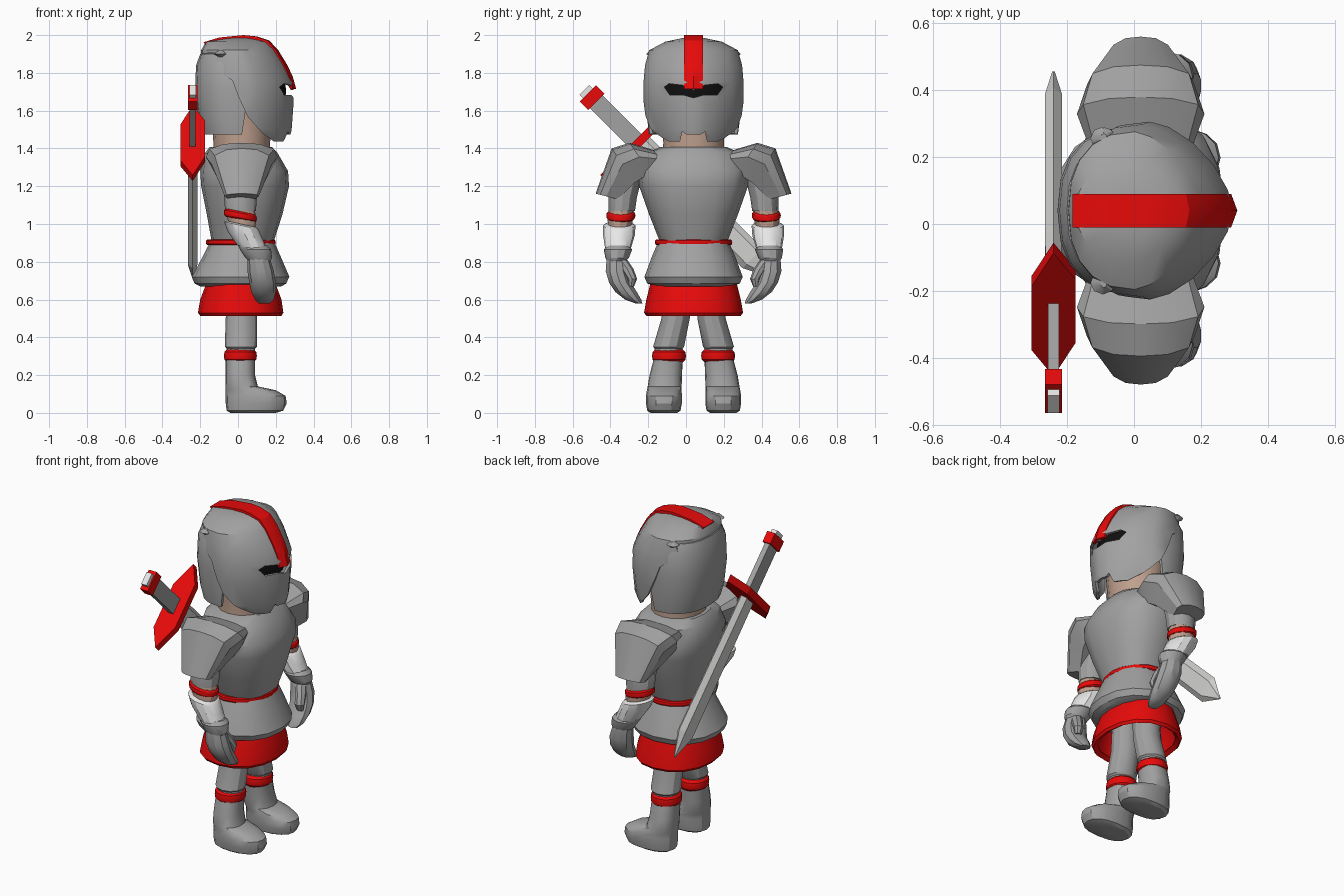
import bpy, bmesh, math
from mathutils import Vector

old = bpy.data.objects.get("Cube")
if old:
    bpy.data.objects.remove(old, do_unlink=True)

CY = 0.04  # the body's plane of symmetry


def material(name, *rgb):
    m = bpy.data.materials.new(name)
    m.use_nodes = True
    m.diffuse_color = (*rgb, 1)
    m.node_tree.nodes["Principled BSDF"].inputs["Base Color"].default_value = (*rgb, 1)
    return m


steel = material("steel grey", .36, .36, .36)
red = material("red", .8, .003, .003)
white = material("white", .82, .82, .82)
pale = material("pale blade", .64, .64, .63)
skin = material("skin", .52, .35, .27)
black = material("black", .005, .005, .005)


def finish(name, bm, mat):
    bmesh.ops.recalc_face_normals(bm, faces=bm.faces)
    me = bpy.data.meshes.new(name)
    bm.to_mesh(me)
    bm.free()
    ob = bpy.data.objects.new(name, me)
    bpy.context.collection.objects.link(ob)
    if mat:
        me.materials.append(mat)
    return ob


def skin_rows(name, mat, rows, caps=(True, True)):
    """Join closed rows of points into one surface."""
    bm = bmesh.new()
    vs = [[bm.verts.new(p) for p in row] for row in rows]
    n = len(rows[0])
    for a, b in zip(vs, vs[1:]):
        for i in range(n):
            j = (i + 1) % n
            bm.faces.new((a[i], a[j], b[j], b[i]))
    for cap, row in zip(caps, (vs[0], vs[-1])):
        if cap:
            bm.faces.new(row)
    return finish(name, bm, mat)


def loft(name, mat, rings, side=1, n=16, power=1.0, front=None, tilt=0, caps=(True, True)):
    """Rings are (z, back x, front x, half width, distance from the middle)."""
    rows = []
    for z, xb, xf, hw, *off in rings:
        row = []
        for i in range(n):
            a = math.tau * i / n
            c, s = math.cos(a), math.sin(a)
            p = front if front and c > 0 else power
            dx = (xf - xb) / 2 * math.copysign(abs(c) ** p, c)
            y = hw * math.copysign(abs(s) ** p, s)
            row.append(((xb + xf) / 2 + dx, CY + side * (off[0] if off else 0) + y, z + tilt * dx))
        rows.append(row)
    return skin_rows(name, mat, rows, caps)


def band(name, z, h, xb, xf, hw, off=0, side=1, tilt=0):
    """Rounded red ring around a limb or the waist."""
    t = h * .5
    return loft(name, red, [(z + k * h, xb + d * t, xf - d * t, hw - d * t, off)
                            for k, d in ((-1, 1), (-.6, .2), (0, 0), (.6, .2), (1, 1))],
                side, tilt=tilt)


def prism(name, mat, pts, place, lo, hi):
    """Extrude a flat outline; place(u, v, depth) gives the position."""
    return skin_rows(name, mat, [[place(u, v, d) for u, v in pts] for d in (lo, hi)])


def bake(ob, thickness, cutters=()):
    """Give a shell thickness and cut openings in it."""
    m = ob.modifiers.new("thickness", 'SOLIDIFY')
    m.thickness = thickness
    m.offset = -1
    for c in cutters:
        c.hide_render = True
        m = ob.modifiers.new("cut", 'BOOLEAN')
        m.operation, m.object, m.solver = 'DIFFERENCE', c, 'EXACT'
    dg = bpy.context.evaluated_depsgraph_get()
    me = bpy.data.meshes.new_from_object(ob.evaluated_get(dg))
    ob.modifiers.clear()
    ob.data = me
    for c in cutters:
        bpy.data.objects.remove(c, do_unlink=True)


def side_on(x, z, d):
    return (x, CY + d, z)


def face_on(y, z, d):
    return (d, CY + y, z)


# Helmet front shell with rear edge, eye slit and mouth notch
helmet = loft("helmet_front", steel, [
    (1.437, -.16, .27, .2), (1.5, -.19, .284, .245), (1.65, -.2, .295, .265),
    (1.75, -.2, .295, .265), (1.84, -.2, .25, .257), (1.92, -.195, .2, .235),
    (1.965, -.17, .16, .15), (1.984, -.06, .09, .06)],
    power=.85, front=1.25, n=20, caps=(False, True))
rear_cut = prism("rear_cutter", None, [
    (-.4, 1.9), (-.1, 1.905), (-.12, 1.86), (-.09, 1.8), (-.03, 1.76), (0, 1.68),
    (.05, 1.57), (.13, 1.48), (.2, 1.43), (.2, 1.3), (-.4, 1.3)], side_on, -.5, .5)
slit_cut = prism("slit_cutter", None, [
    (-.155, 1.725), (-.13, 1.743), (-.06, 1.735), (0, 1.71), (.06, 1.735), (.13, 1.743),
    (.155, 1.725), (.125, 1.682), (.05, 1.682), (0, 1.668), (-.05, 1.682), (-.125, 1.682)],
    face_on, .1, .5)
mouth_cut = prism("mouth_cutter", None, [
    (-.08, 1.4), (-.06, 1.49), (-.04, 1.475), (.04, 1.475), (.06, 1.49), (.08, 1.4)],
    face_on, .12, .5)
bake(helmet, .016, (rear_cut, slit_cut, mouth_cut))
loft("visor_shadow", black, [(1.655, -.1, .25, .215), (1.71, -.1, .255, .22),
                             (1.765, -.1, .245, .215)], power=.85, front=1.25, n=20)

# Helmet back shell, hinge pins and crest stripe
back = loft("helmet_back", steel, [
    (1.475, -.19, .2, .235), (1.55, -.21, .2, .245), (1.7, -.228, .2, .25),
    (1.84, -.222, .19, .245), (1.9, -.2, .15, .215), (1.915, -.15, .1, .16)],
    power=.85, n=20, caps=(False, True))
bake(back, .018, (prism("back_cutter", None, [
    (.01, 1.4), (.04, 1.6), (.04, 2), (.4, 2), (.4, 1.4)], side_on, -.5, .5),))
for s, tag in ((1, "left"), (-1, "right")):
    loft(tag + "_hinge", steel, [(1.885, -.1, -.08, .015, .215), (1.9, -.13, -.055, .035, .215),
                                 (1.92, -.1, -.08, .015, .215)], s, 8)
CREST = [(-.183, 1.962), (-.1, 1.987), (.03, 2), (.1, 1.993), (.165, 1.972),
         (.213, 1.92), (.262, 1.84), (.29, 1.78), (.308, 1.715)]
rows = []
for x, z in CREST:
    edge, deep = x - .06 * max(x, 0), Vector((x * .9, 1.7 + (z - 1.7) * .92))
    rows.append([side_on(edge, z, -.05), side_on(x, z, 0), side_on(edge, z, .05),
                 side_on(deep.x, deep.y, .05), side_on(deep.x, deep.y, -.05)])
skin_rows("crest_stripe", red, rows)

# Neck, breastplate, belt, hips and skirt
loft("neck", skin, [(1.36, -.13, .17, .165), (1.43, -.13, .17, .16), (1.56, -.14, .18, .17),
                    (1.68, -.15, .18, .18)])
loft("breastplate", steel, [
    (.91, -.14, .19, .18), (1.05, -.165, .235, .235), (1.2, -.195, .27, .288),
    (1.28, -.2, .265, .3), (1.375, -.175, .21, .25), (1.408, -.15, .18, .175)], power=.85)
loft("hip_plate", steel, [(.67, -.2, .23, .2), (.685, -.23, .255, .245), (.72, -.245, .272, .26),
                          (.83, -.185, .225, .22), (.91, -.145, .19, .185)], power=.9)
band("belt", .903, .015, -.17, .2, .205)
skirt = loft("skirt", red, [(.514, -.2, .23, .25), (.53, -.212, .24, .262),
                            (.6, -.2, .23, .25), (.68, -.17, .2, .23)],
             power=.9, caps=(False, False))
bake(skirt, .03)

# Shoulder pads, arms and legs
ARCH = [(-.75, 1), (-1, .45), (-.9, .18), (-.5, .01), (0, -.03), (.5, .01), (.9, .18),
        (1, .45), (.75, 1)]
PAD = [((.18, 1.38), (.18, 1.3), .15), ((.335, 1.425), (.23, 1.27), .19),
       ((.43, 1.395), (.31, 1.22), .16), ((.515, 1.16), (.4, 1.13), .09)]
for s, tag in ((1, "left_"), (-1, "right_")):
    rows = []
    for top, low, depth in PAD:
        t, b = Vector(top), Vector(low)
        pts = [(u * depth, t.lerp(b, k)) for u, k in ARCH]
        rows.append([(.02 + x, CY + s * p.x, p.y) for x, p in pts])
    skin_rows(tag + "shoulder_pad", steel, rows)
    loft(tag + "upper_arm", steel, [(1.3, -.06, .1, .08, .34), (1.14, -.075, .1, .075, .375),
                                    (1.07, -.068, .095, .07, .38)], s, 12)
    loft(tag + "elbow", skin, [(1.09, -.06, .09, .063, .383), (1.03, -.062, .095, .068, .388),
                               (.97, -.04, .09, .06, .39)], s, 12, tilt=-.2)
    band(tag + "arm_band", 1.045, .022, -.075, .1, .077, .385, s, -.2)
    loft(tag + "bracer", white, [(1, -.06, .095, .072, .393), (.992, -.073, .108, .086, .393),
                                 (.94, -.055, .132, .084, .395), (.87, -.005, .16, .068, .4)],
         s, 12, tilt=-.22)
    loft(tag + "glove_cuff", steel, [(.885, .0, .155, .06, .4), (.865, .01, .175, .075, .4),
                                     (.82, .04, .18, .062, .405), (.8, .06, .17, .045, .41)], s, 12)
    loft(tag + "hand", steel, [(.83, .05, .165, .052, .41), (.75, .05, .19, .06, .408),
                               (.69, .06, .2, .06, .39), (.64, .07, .2, .06, .357),
                               (.6, .09, .19, .045, .32), (.58, .11, .17, .02, .29)], s, 10)
    loft(tag + "thumb", steel, [(.81, .09, .16, .035, .385), (.76, .12, .18, .033, .35),
                                (.71, .13, .19, .026, .325), (.67, .14, .18, .015, .33)], s, 8)
    loft(tag + "thigh", steel, [(.68, -.06, .1, .07, .085), (.5, -.065, .1, .075, .095),
                                (.35, -.07, .1, .082, .132), (.34, -.06, .09, .074, .132),
                                (.3, -.06, .09, .074, .132)], s, 12)
    band(tag + "knee_band", .302, .034, -.075, .1, .09, .13, s)
    loft(tag + "boot", steel, [
        (0, -.04, .2, .07, .157), (.012, -.06, .24, .088, .157), (.05, -.065, .258, .095, .157),
        (.09, -.065, .252, .095, .157), (.12, -.065, .2, .092, .155), (.14, -.065, .105, .09, .153),
        (.2, -.065, .09, .086, .147), (.28, -.065, .09, .077, .135)], s, 16, .85)

# Sword slung across the back: u is thickness, v width, d length
MID = Vector((-.24, -.255, 1.427))
ACROSS = Vector((0, 1, 1)).normalized()
ALONG = Vector((0, 1, -1)).normalized()


def sword(u, v, d):
    return MID + Vector((u, 0, 0)) + ACROSS * v + ALONG * d


def slab(t, w):
    return [(-t, -w * .6), (-t, w * .6), (0, w), (t, w * .6), (t, -w * .6), (0, -w)]


def box(t, w):
    return [(-t, -w), (-t, w), (t, w), (t, -w)]


skin_rows("sword_blade", pale, [[sword(u, v, d) for u, v in slab(t, w)] for t, w, d in (
    (.024, .068, 0), (.026, .075, .86), (.004, .004, 1))])
prism("sword_grip", steel, box(.016, .047), sword, -.32, 0)
prism("sword_guard", red, [(0, -.26), (-.065, -.15), (-.065, .12), (0, .26), (.065, .15),
                           (.065, -.12)], sword, -.022, .022)
prism("sword_pommel", red, box(.026, .06), sword, -.375, -.31)
prism("pommel_cap", white, box(.018, .037), sword, -.4, -.36)

# Smooth shading with sharp creases
bpy.ops.object.select_all(action='DESELECT')
for ob in bpy.context.collection.objects:
    if ob.type == 'MESH' and not ob.name.startswith("sword"):
        ob.select_set(True)
        bpy.context.view_layer.objects.active = ob
bpy.ops.object.shade_smooth_by_angle(angle=math.radians(30))
